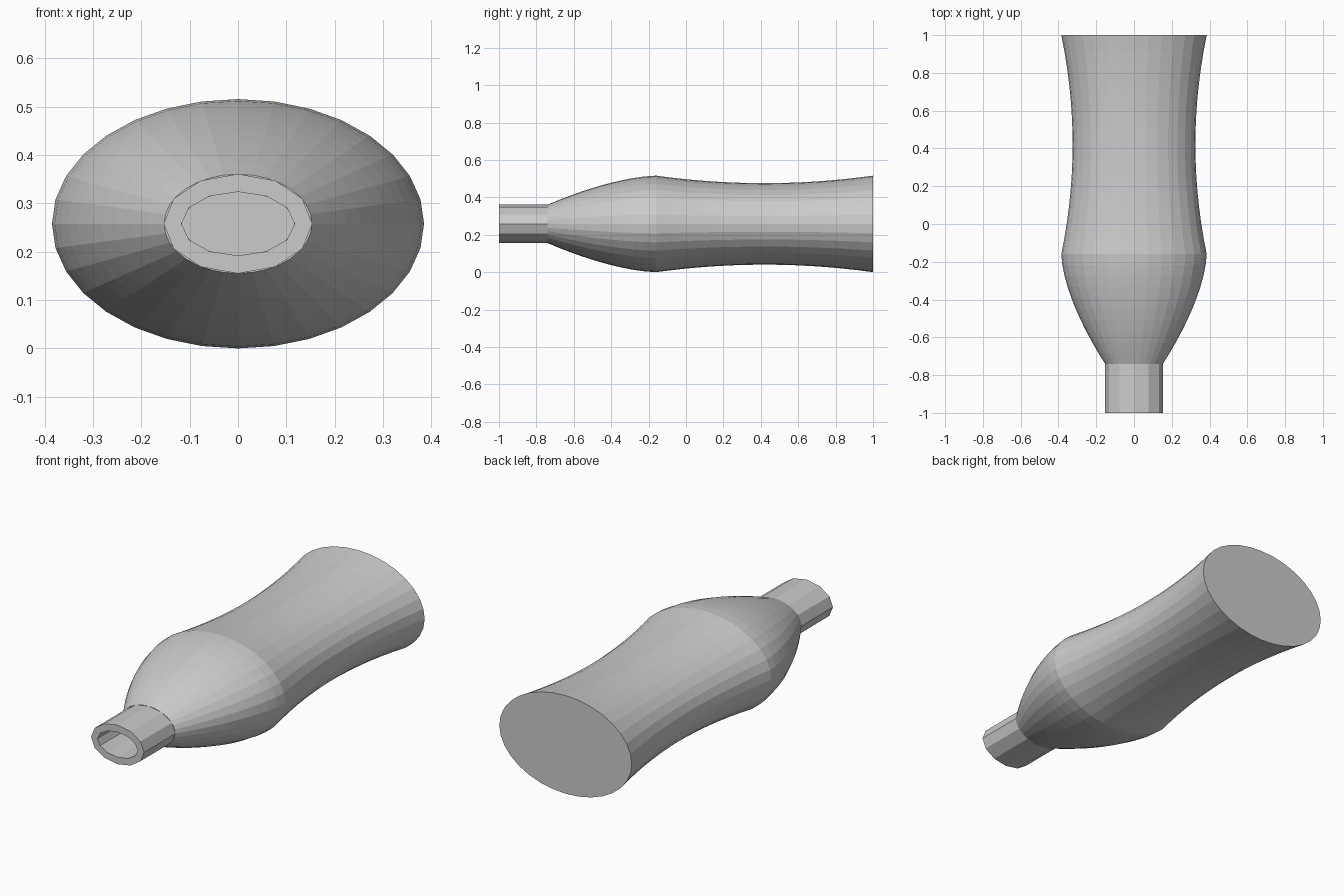
import bpy, bmesh, math

if "Cube" in bpy.data.objects:
    bpy.data.objects.remove(bpy.data.objects["Cube"])

CZ = 0.258      # height of the bottle axis
RATIO = 0.67    # cross-section height / width
WALL = 0.037


def loft(name, rings, sides, phase=0.0, closed=False):
    """Elliptical rings (y, rx, rz) along y, capped or joined end to start."""
    bm = bmesh.new()
    loops = []
    for y, rx, rz in rings:
        loops.append([bm.verts.new((rx * math.cos(phase + math.tau * i / sides), y,
                                    CZ + rz * math.sin(phase + math.tau * i / sides)))
                      for i in range(sides)])
    pairs = list(zip(loops, loops[1:]))
    if closed:
        pairs.append((loops[-1], loops[0]))
    else:
        bm.faces.new(loops[0])
        bm.faces.new(loops[-1])
    for a, b in pairs:
        for i in range(sides):
            j = (i + 1) % sides
            bm.faces.new((a[i], a[j], b[j], b[i]))
    bmesh.ops.recalc_face_normals(bm, faces=bm.faces)
    mesh = bpy.data.meshes.new(name)
    bm.to_mesh(mesh)
    bm.free()
    obj = bpy.data.objects.new(name, mesh)
    bpy.context.collection.objects.link(obj)
    return obj


def width(y):
    """Half width: rounded shoulder, then a gently waisted body."""
    if y < -0.16:
        return 0.385 - 0.232 * (max(0.0, -0.16 - y) / 0.58) ** 1.6
    return 0.385 - 0.06 * (1 - ((y - 0.42) / 0.58) ** 2)


# Hollow body: outer skin from the back to the neck, then the inner skin back again
ys = [-0.74 + 0.58 * i / 10 for i in range(10)] + [-0.16 + 1.16 * i / 14 for i in range(15)]
outer = [(y, width(y), width(y) * RATIO) for y in reversed(ys)]
inner = [(min(y, 1 - WALL), width(y) - WALL, width(y) * RATIO - WALL) for y in ys]
loft("bottle_body", outer + inner, 32)

# Coarser faceted neck with an open bore
neck_x, neck_z = 0.154, 0.103
loft("bottle_neck", [(-0.73, neck_x, neck_z), (-1.0, neck_x, neck_z),
                     (-1.0, neck_x - WALL, neck_z - WALL),
                     (-0.73, neck_x - WALL, neck_z - WALL)], 12, closed=True)
